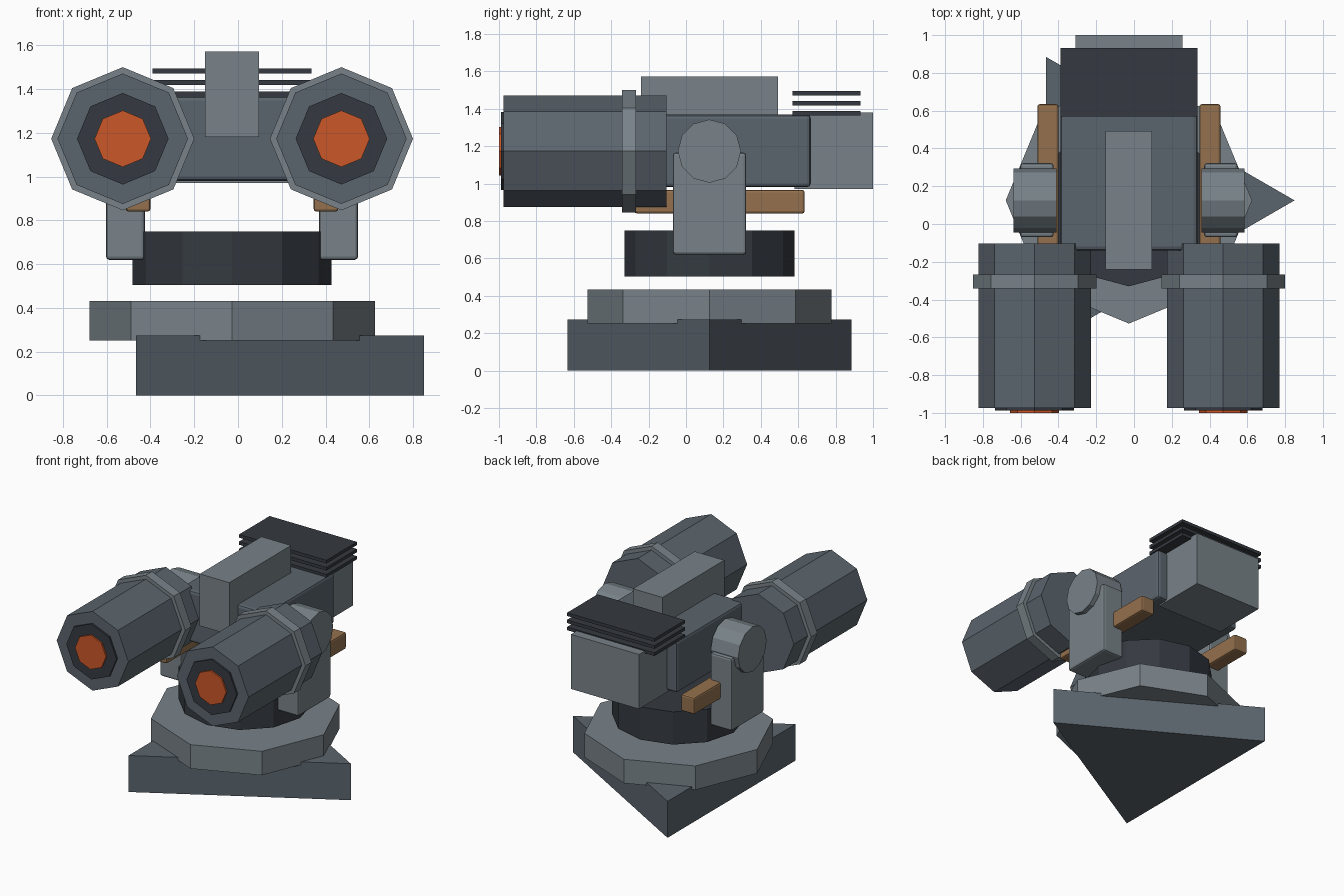
import bpy, bmesh
from math import cos, sin, tau
from mathutils import Vector

if "Cube" in bpy.data.objects:
    bpy.data.objects.remove(bpy.data.objects["Cube"])

CX, CY = -0.027, 0.125   # turret axis
GUN_Z = 1.173


def material(name, rgb):
    m = bpy.data.materials.new(name)
    m.diffuse_color = (*rgb, 1)
    m.use_nodes = True
    m.node_tree.nodes["Principled BSDF"].inputs["Base Color"].default_value = m.diffuse_color
    return m


LIGHT = material("light_steel", (0.19, 0.225, 0.25))
MID = material("mid_steel", (0.105, 0.13, 0.155))
DARK = material("dark_steel", (0.035, 0.042, 0.052))
BROWN = material("brown", (0.30, 0.165, 0.075))
ORANGE = material("orange", (0.60, 0.095, 0.02))


def finish(bm, name, mat):
    bmesh.ops.recalc_face_normals(bm, faces=bm.faces)
    mesh = bpy.data.meshes.new(name)
    bm.to_mesh(mesh)
    bm.free()
    mesh.materials.append(mat)
    ob = bpy.data.objects.new(name, mesh)
    bpy.context.collection.objects.link(ob)
    return ob


def box(name, x, y, z, mat, bevel=0):
    """Box given by its (min, max) range on each axis."""
    bm = bmesh.new()
    bmesh.ops.create_cube(bm, size=1)
    for v in bm.verts:
        v.co = Vector([(a + b) / 2 + c * (b - a) for (a, b), c in zip((x, y, z), v.co)])
    ob = finish(bm, name, mat)
    if bevel:
        mod = ob.modifiers.new("edge_bevel", 'BEVEL')
        mod.width, mod.segments = bevel, 2
    return ob


def prism(name, axis, centre, radius, span, sides, mat):
    """Regular prism along an axis (0, 1, 2); centre is in the other two axes."""
    bm = bmesh.new()
    u, w = [a for a in range(3) if a != axis]
    rings = []
    for s in span:
        ring = []
        for i in range(sides):
            p = [0, 0, 0]
            p[axis] = s
            p[u] = centre[0] + radius * cos(tau * i / sides)
            p[w] = centre[1] + radius * sin(tau * i / sides)
            ring.append(bm.verts.new(p))
        rings.append(ring)
        bm.faces.new(ring)
    a, b = rings
    for i in range(sides):
        j = (i + 1) % sides
        bm.faces.new((a[i], a[j], b[j], b[i]))
    return finish(bm, name, mat)


# Base stack
prism("base_plate", 2, (CX, CY), 0.877, (0, 0.274), 3, MID)
prism("base_ring", 2, (CX, CY), 0.652, (0.252, 0.432), 8, LIGHT)
prism("turntable", 2, (CX, CY), 0.455, (0.504, 0.75), 12, DARK)

# Central housing, rear block and top box
box("housing", (CX - 0.363, CX + 0.363), (-0.14, 0.667), (0.98, 1.368), MID, 0.02)
box("rear_block", (CX - 0.283, CX + 0.283), (0.58, 1.0), (0.97, 1.38), LIGHT)
box("top_box", (CX - 0.123, CX + 0.123), (-0.24, 0.493), (1.182, 1.572), LIGHT)

# Cooling fins
for i in range(3):
    z = 1.376 + i * 0.0535
    box(f"cooling_fin_{i + 1}", (CX - 0.363, CX + 0.363), (0.57, 0.932),
        (z - 0.012, z + 0.012), DARK)

# Paired side parts
for side, s in (("left", -1), ("right", 1)):
    def across(a, b):
        return tuple(sorted((CX + s * a, CX + s * b)))

    box(f"yoke_arm_{side}", across(0.398, 0.576), (-0.07, 0.322), (0.62, 1.165), LIGHT, 0.015)
    prism(f"trunnion_{side}", 0, (CY, 1.173), 0.169, across(0.384, 0.612), 12, LIGHT)
    box(f"side_rail_{side}", across(0.373, 0.485), (-0.275, 0.634), (0.84, 0.965), BROWN, 0.012)

    # Gun barrel with collar and muzzle
    gun = (CX + s * 0.4995, GUN_Z)
    prism(f"barrel_{side}", 1, gun, 0.298, (-0.975, -0.103), 8, MID)
    prism(f"barrel_collar_{side}", 1, gun, 0.327, (-0.342, -0.267), 8, LIGHT)
    prism(f"muzzle_{side}", 1, gun, 0.209, (-0.988, -0.92), 8, DARK)
    prism(f"muzzle_core_{side}", 1, gun, 0.129, (-1.0, -0.94), 8, ORANGE)
